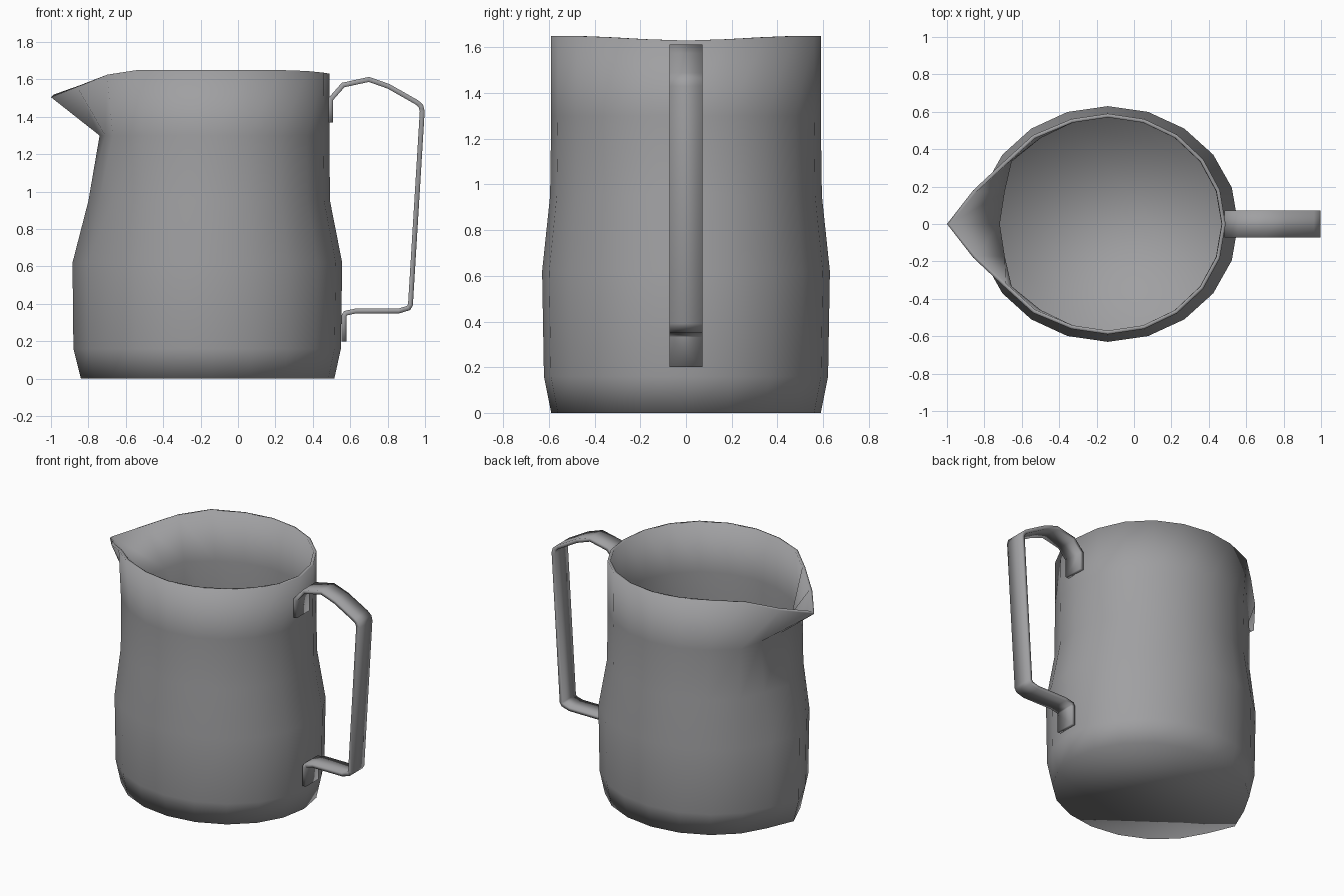
import bpy
import math

if "Cube" in bpy.data.objects:
    bpy.data.objects.remove(bpy.data.objects["Cube"])

SIDES = 20
CX = -0.14

steel = bpy.data.materials.new("dark_steel")
steel.diffuse_color = (0.35, 0.35, 0.36, 1)
steel.use_nodes = True
steel.node_tree.nodes["Principled BSDF"].inputs["Base Color"].default_value = steel.diffuse_color


def make_part(name, verts, faces, thickness, offset):
    mesh = bpy.data.meshes.new(name)
    mesh.from_pydata(verts, [], faces)
    mesh.materials.append(steel)
    obj = bpy.data.objects.new(name, mesh)
    bpy.context.collection.objects.link(obj)
    mod = obj.modifiers.new("thickness", 'SOLIDIFY')
    mod.thickness = thickness
    mod.offset = offset
    mod.use_even_offset = True
    bpy.ops.object.select_all(action='DESELECT')
    bpy.context.view_layer.objects.active = obj
    obj.select_set(True)
    bpy.ops.object.modifier_apply(modifier=mod.name)
    bpy.ops.object.shade_smooth()
    return obj


# Body rings: height, x radius, y radius, x of the front crease under the spout
rings = [
    (0.00, 0.655, 0.590, -0.84),
    (0.16, 0.690, 0.622, -0.88),
    (0.62, 0.697, 0.630, -0.885),
    (0.95, 0.632, 0.595, -0.80),
    (1.30, 0.628, 0.590, -0.74),
    (1.65, 0.630, 0.590, -1.00),
]
# Rim points that leave the ellipse, by steps away from the spout tip: x, half width, z
spout = {0: (-1.0, 0.0, 1.505), 1: (-0.86, 0.18, 1.56),
         2: (-0.70, 0.33, 1.625), 3: (-0.54, 0.475, 1.65)}
back_dip = {0: 1.63, 1: 1.636, 2: 1.645}

verts = []
for r, (z, rx, ry, tip) in enumerate(rings):
    for i in range(SIDES):
        a = 2 * math.pi * i / SIDES
        x, y, h = CX + rx * math.cos(a), ry * math.sin(a), z
        step = abs(i - SIDES // 2)
        if r == len(rings) - 1:
            if step in spout:
                x, w, h = spout[step]
                y = math.copysign(w, y)
            h = back_dip.get(min(i, SIDES - i), h)
        else:
            if step == 0:
                x = tip
            elif r == 4 and step == 1:
                x = -0.71
            elif r in (3, 4) and step == 2:
                x = -0.67
        verts.append((x, y, h))

faces = [tuple(reversed(range(SIDES)))]
for r in range(len(rings) - 1):
    for i in range(SIDES):
        j = (i + 1) % SIDES
        a, b = r * SIDES, (r + 1) * SIDES
        faces.append((a + i, a + j, b + j, b + i))
make_part("pitcher_body", verts, faces, 0.02, -1)

# Handle: flat metal strip following a side profile
path = [(0.496, 1.37), (0.496, 1.495), (0.562, 1.57), (0.70, 1.60),
        (0.805, 1.563), (0.955, 1.478), (0.978, 1.458), (0.985, 1.43),
        (0.922, 0.395), (0.912, 0.378), (0.86, 0.362), (0.63, 0.362),
        (0.575, 0.35), (0.566, 0.335), (0.566, 0.20)]
hv = [(x, s * 0.072, z) for x, z in path for s in (-1, 1)]
hf = [(2 * k, 2 * k + 1, 2 * k + 3, 2 * k + 2) for k in range(len(path) - 1)]
make_part("handle", hv, hf, 0.026, 0)
